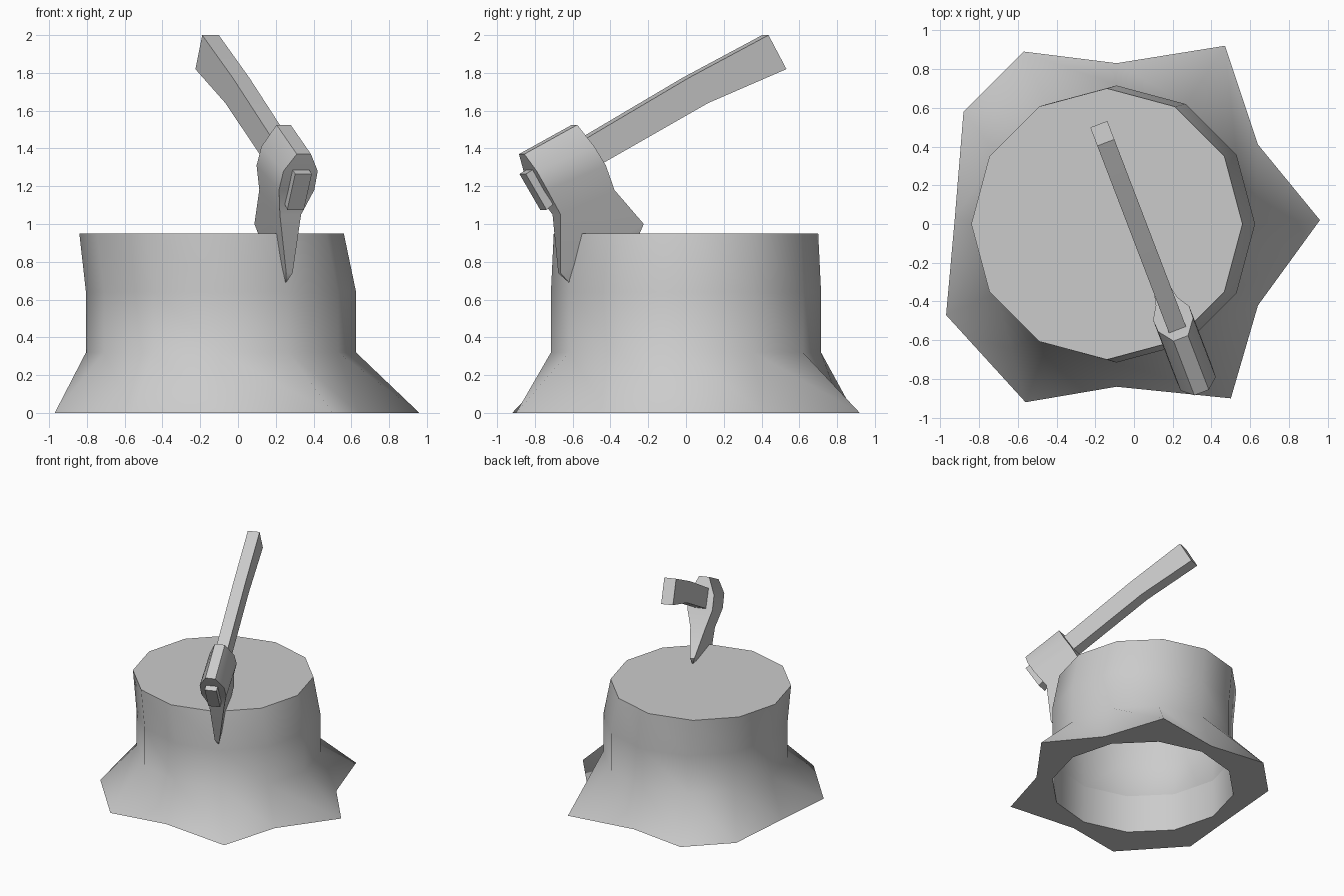
import bpy, bmesh, math
from mathutils import Vector

cube = bpy.data.objects.get("Cube")
if cube:
    bpy.data.objects.remove(cube, do_unlink=True)

grey = bpy.data.materials.new("plain grey")
colour = (0.6, 0.6, 0.6, 1)
grey.diffuse_color = colour
grey.use_nodes = True
grey.node_tree.nodes["Principled BSDF"].inputs["Base Color"].default_value = colour


def loft(name, rings, cap_start=True, cap_end=True, fix_normals=True, angle=35):
    """Skin a list of equal-length point rings."""
    bm = bmesh.new()
    loops = [[bm.verts.new(p) for p in ring] for ring in rings]
    n = len(loops[0])
    for a, b in zip(loops, loops[1:]):
        for i in range(n):
            j = (i + 1) % n
            bm.faces.new((a[i], b[i], b[j], a[j]))
    if cap_start:
        bm.faces.new(loops[0])
    if cap_end:
        bm.faces.new(loops[-1][::-1])
    if fix_normals:
        bmesh.ops.remove_doubles(bm, verts=bm.verts, dist=0.0005)
        bmesh.ops.recalc_face_normals(bm, faces=bm.faces)
    mesh = bpy.data.meshes.new(name)
    bm.to_mesh(mesh)
    bm.free()
    mesh.materials.append(grey)
    obj = bpy.data.objects.new(name, mesh)
    bpy.context.collection.objects.link(obj)
    bpy.ops.object.select_all(action='DESELECT')
    obj.select_set(True)
    bpy.context.view_layer.objects.active = obj
    bpy.ops.object.shade_smooth_by_angle(angle=math.radians(angle))
    return obj


# Stump: twelve-sided trunk, flared roots, hollow underside
def circle(cx, r, z):
    return [(cx + r * math.cos(i * math.pi / 6), r * math.sin(i * math.pi / 6), z)
            for i in range(12)]


roots = [(.96, .02), (.64, .41), (.47, .92), (-.09, .83), (-.57, .89), (-.88, .58),
         (-.925, .03), (-.97, -.47), (-.56, -.92), (-.09, -.84), (.5, -.9), (.64, -.42)]
loft("tree_stump",
     [circle(-.14, .7, .95), circle(-.09, .715, .64), circle(-.09, .715, .32),
      [(x, y, 0) for x, y in roots], circle(-.09, .715, 0), circle(-.09, .712, .32)],
     cap_end=False, fix_normals=False, angle=65)

# The axe lies in a tilted upright plane; side is its thickness direction
side = Vector((.934, .358, 0))


def axe_point(yz, offset):
    y, z = yz
    return Vector((.0155 - .383 * y, y, z)) + side * offset


# Handle: upper and lower edge points from the grip to the end through the eye
handle = [((.42, 2), (.515, 1.82)), ((0, 1.775), (.1, 1.64)),
          ((-.55, 1.45), (-.46, 1.32)), ((-.865, 1.265), (-.755, 1.075))]
half = .047
loft("axe_handle", [[axe_point(t, -half), axe_point(t, half),
                     axe_point(b, half), axe_point(b, -half)] for t, b in handle])

# Head: front point, back point and half thickness from the top to the edge
head = [((-.87, 1.37), (-.59, 1.525), .04), ((-.825, 1.28), (-.52, 1.41), .097),
        ((-.77, 1.18), (-.46, 1.31), .1), ((-.685, 1.05), (-.4, 1.18), .06),
        ((-.67, .74), (-.23, 1), .018), ((-.62, .69), (-.25, .94), .001)]
loft("axe_head", [[axe_point(f, -w), axe_point(f, w), axe_point(b, w), axe_point(b, -w)]
                  for f, b, w in head], angle=50)
